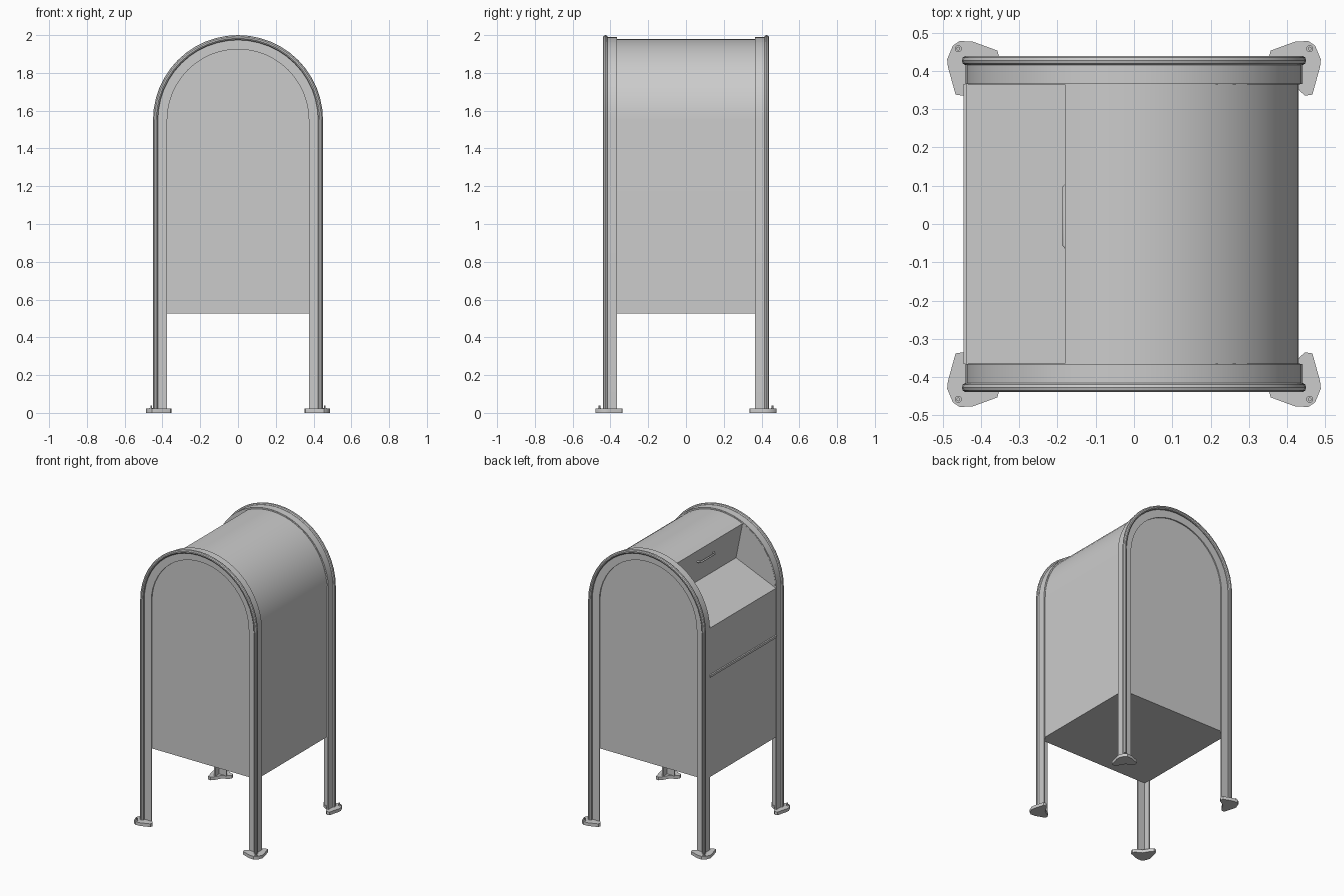
import bpy, bmesh, math

if "Cube" in bpy.data.objects:
    bpy.data.objects.remove(bpy.data.objects["Cube"])

SPRING = 1.55   # height where the arch starts
SEG = 24        # arch segments


def finish(bm, name, smooth=True):
    bmesh.ops.recalc_face_normals(bm, faces=bm.faces)
    me = bpy.data.meshes.new(name)
    bm.to_mesh(me)
    bm.free()
    ob = bpy.data.objects.new(name, me)
    bpy.context.collection.objects.link(ob)
    if smooth:
        bpy.ops.object.select_all(action='DESELECT')
        ob.select_set(True)
        bpy.context.view_layer.objects.active = ob
        bpy.ops.object.shade_smooth_by_angle(angle=math.radians(35))
    return ob


def loft(name, rings, closed=True):
    """Skin a list of equal closed rings and cap both ends."""
    bm = bmesh.new()
    vs = [[bm.verts.new(p) for p in r] for r in rings]
    n = len(vs[0])
    for a, b in zip(vs, vs[1:]):
        for i in range(n):
            j = (i + 1) % n
            bm.faces.new((a[i], a[j], b[j], b[i]))
    bm.faces.new(vs[0])
    bm.faces.new(vs[-1])
    return finish(bm, name)


def extrude_y(name, profile, y0, y1):
    return loft(name, [[(x, y, z) for x, z in profile] for y in (y0, y1)])


def arc(r, a0=0.0, a1=math.pi, n=SEG):
    return [(r * math.cos(a0 + (a1 - a0) * i / n),
             SPRING + r * math.sin(a0 + (a1 - a0) * i / n)) for i in range(n + 1)]


def arch_sweep(name, section, s, foot_z=0.02):
    """Sweep a (inset, y) section up one leg, over the arch and down the other."""
    rings = []
    for i in range(-1, SEG + 2):
        a = math.pi * min(max(i, 0), SEG) / SEG
        base = foot_z if i in (-1, SEG + 1) else SPRING
        rings.append([((0.45 - d) * math.cos(a), s * y,
                       base + (0.45 - d) * math.sin(a)) for d, y in section])
    return loft(name, rings)


def circle(cx, cy, r, n=10):
    return [(cx + r * math.cos(2 * math.pi * i / n),
             cy + r * math.sin(2 * math.pi * i / n)) for i in range(n)]


# main body with the deposit opening cut into the upper left
cut_x = -0.18
end_angle = math.acos(cut_x / 0.43)
body = [(0.43, 0.525)] + arc(0.43, 0, end_angle, 18)
body += [(-0.13, 1.69), (-0.437, 1.56), (-0.437, 0.525)]
extrude_y("body", body, -0.366, 0.366)

# raised lip across the left side below the opening
extrude_y("door_lip", [(-0.43, 1.22), (-0.445, 1.22), (-0.445, 1.235), (-0.43, 1.238)],
          -0.365, 0.365)

# end panels, angle-iron frames with legs, and rounded rims
angle_iron = [(0.01, 0.365), (0.01, 0.417), (0.075, 0.417),
              (0.075, 0.407), (0.02, 0.407), (0.02, 0.365)]
for s, side in ((-1, "front"), (1, "back")):
    panel = [(0.433, 0.525)] + arc(0.433) + [(-0.433, 0.525)]
    extrude_y(side + "_panel", panel, s * 0.364, s * 0.409)
    arch_sweep(side + "_leg_frame", angle_iron, s)
    arch_sweep(side + "_rim", circle(0.013, 0.427, 0.013), s)

# feet with bolts
foot = [(0.357, 0.453), (0.42, 0.476), (0.455, 0.478), (0.473, 0.466), (0.488, 0.43),
        (0.486, 0.41), (0.466, 0.338), (0.447, 0.335), (0.432, 0.348), (0.405, 0.395),
        (0.362, 0.42), (0.352, 0.435)]
for sx, h in ((-1, "left"), (1, "right")):
    for sy, v in ((-1, "front"), (1, "back")):
        tag = v + "_" + h
        loft(tag + "_foot", [[(sx * x, sy * y, z) for x, y in foot] for z in (0, 0.022)])
        loft(tag + "_washer", [[(sx * x, sy * y, z) for x, y in circle(0.459, 0.458, 0.009, 12)]
                               for z in (0.02, 0.026)])
        loft(tag + "_bolt", [[(sx * x, sy * y, z) for x, y in circle(0.459, 0.458, 0.005, 8)]
                             for z in (0.02, 0.04)])

# pull handle on the inner wall of the opening
cu = bpy.data.curves.new("pull_handle", 'CURVE')
cu.dimensions = '3D'
cu.bevel_depth = 0.006
cu.bevel_resolution = 2
cu.use_fill_caps = True
sp = cu.splines.new('POLY')
path = [(-0.145, -0.065, 1.855), (-0.172, -0.065, 1.85), (-0.181, -0.055, 1.848),
        (-0.181, 0.095, 1.848), (-0.172, 0.105, 1.85), (-0.145, 0.105, 1.855)]
sp.points.add(len(path) - 1)
for p, co in zip(sp.points, path):
    p.co = (*co, 1)
bpy.context.collection.objects.link(bpy.data.objects.new("pull_handle", cu))
